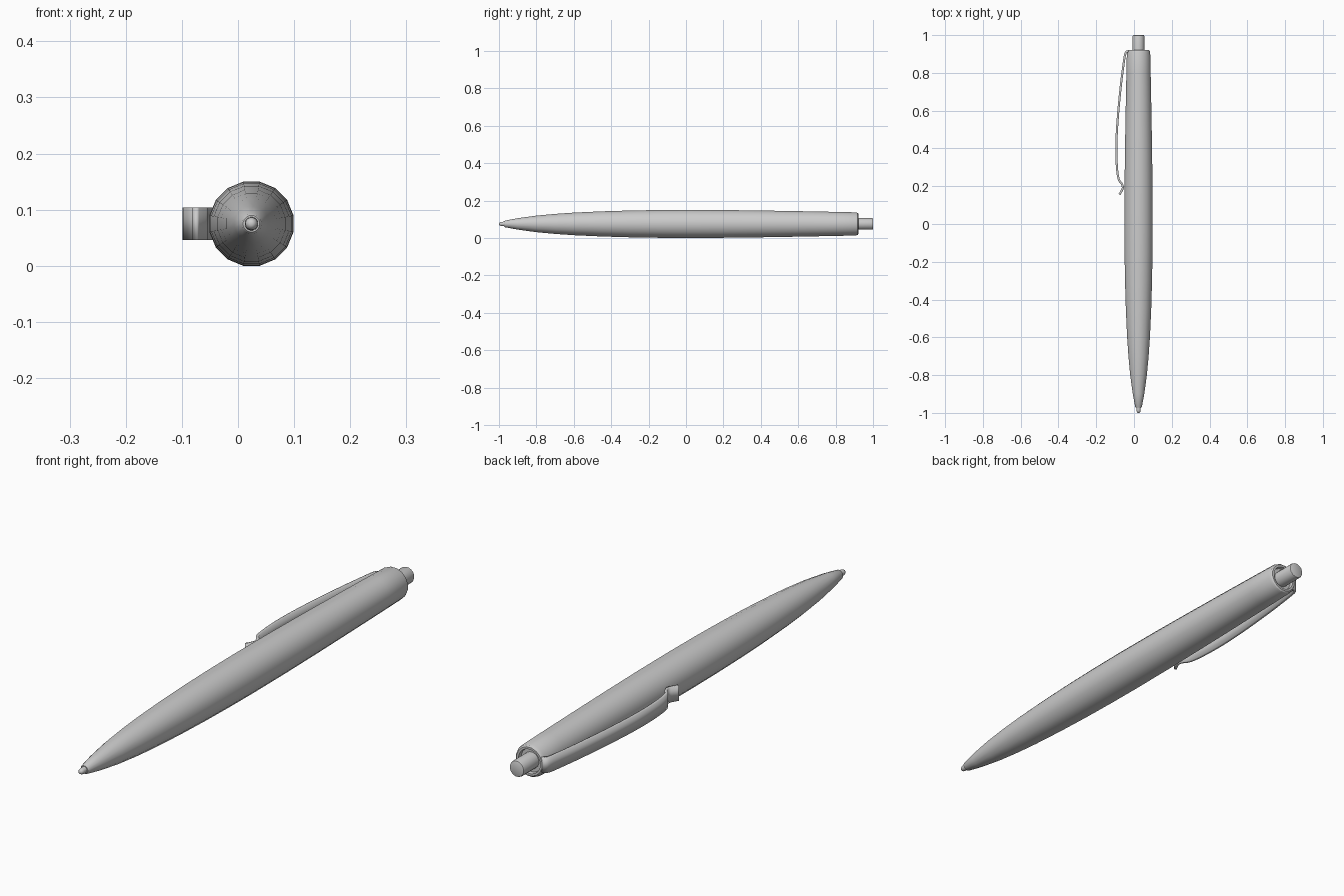
import bpy, bmesh, math
from mathutils import Vector

if "Cube" in bpy.data.objects:
    bpy.data.objects.remove(bpy.data.objects["Cube"])

AX, AZ = 0.024, 0.075      # pen axis, parallel to y
SIDES = 16


def finish(name, bm, angle):
    bmesh.ops.recalc_face_normals(bm, faces=bm.faces)
    me = bpy.data.meshes.new(name)
    bm.to_mesh(me)
    bm.free()
    ob = bpy.data.objects.new(name, me)
    bpy.context.collection.objects.link(ob)
    bpy.ops.object.select_all(action='DESELECT')
    ob.select_set(True)
    bpy.context.view_layer.objects.active = ob
    bpy.ops.object.shade_smooth_by_angle(angle=math.radians(angle))
    return ob


def lathe(name, profile, angle=32):
    """Closed turned part: profile is a list of (y, radius)."""
    bm = bmesh.new()
    rings = []
    for y, r in profile:
        ring = []
        for i in range(SIDES):
            a = 2 * math.pi * (i + 0.5) / SIDES
            ring.append(bm.verts.new((AX + r * math.cos(a), y, AZ + r * math.sin(a))))
        rings.append(ring)
    for a, b in zip(rings, rings[1:]):
        for i in range(SIDES):
            j = (i + 1) % SIDES
            bm.faces.new((a[i], a[j], b[j], b[i]))
    bm.faces.new(rings[0])
    bm.faces.new(rings[-1])
    return finish(name, bm, angle)


def smooth_path(pts, steps=4):
    """Catmull-Rom curve through the points."""
    p = [Vector(q) for q in pts]
    p = [2 * p[0] - p[1]] + p + [2 * p[-1] - p[-2]]
    out = []
    for a, b, c, d in zip(p, p[1:], p[2:], p[3:]):
        for k in range(steps):
            t = k / steps
            out.append(0.5 * (2 * b + (c - a) * t + (2 * a - 5 * b + 4 * c - d) * t ** 2
                              + (3 * b - a - 3 * c + d) * t ** 3))
    out.append(p[-2])
    return out


# Barrel, with a rounded rim and a shallow recess around the button
lathe("barrel", [
    (-0.972, 0.015), (-0.968, 0.018), (-0.90, 0.031), (-0.80, 0.045), (-0.70, 0.0545),
    (-0.60, 0.0615), (-0.45, 0.0685), (-0.30, 0.073), (-0.15, 0.0755), (0.0, 0.0764),
    (0.2, 0.0755), (0.4, 0.073), (0.6, 0.0695), (0.8, 0.0655), (0.909, 0.063),
    (0.918, 0.060), (0.922, 0.055), (0.922, 0.047), (0.908, 0.045), (0.908, 0.030)])

# Writing point with a rounded end
lathe("writing_tip", [
    (-0.96, 0.0125), (-0.985, 0.0115), (-0.992, 0.0105), (-0.998, 0.007), (-1.0, 0.003)], 50)

# Push button
lathe("push_button", [(0.89, 0.0315), (0.994, 0.0315), (0.9985, 0.030), (1.0, 0.027)])

# Pocket clip: bowed flat strip with a curled end
path = smooth_path([
    (-0.022, 0.914), (-0.036, 0.914), (-0.047, 0.898), (-0.056, 0.84), (-0.070, 0.73),
    (-0.086, 0.56), (-0.0935, 0.42), (-0.091, 0.31), (-0.082, 0.24), (-0.066, 0.215),
    (-0.059, 0.194), (-0.066, 0.175), (-0.077, 0.156)])
bm = bmesh.new()
rows = [[bm.verts.new((x, y, AZ + s * 0.029)) for s in (-1, 1)] for x, y in path]
for a, b in zip(rows, rows[1:]):
    bm.faces.new((a[0], a[1], b[1], b[0]))
clip = finish("pocket_clip", bm, 40)
thick = clip.modifiers.new("thickness", 'SOLIDIFY')
thick.thickness = 0.011
thick.offset = 0
clip.modifiers.move(clip.modifiers.find("thickness"), 0)
